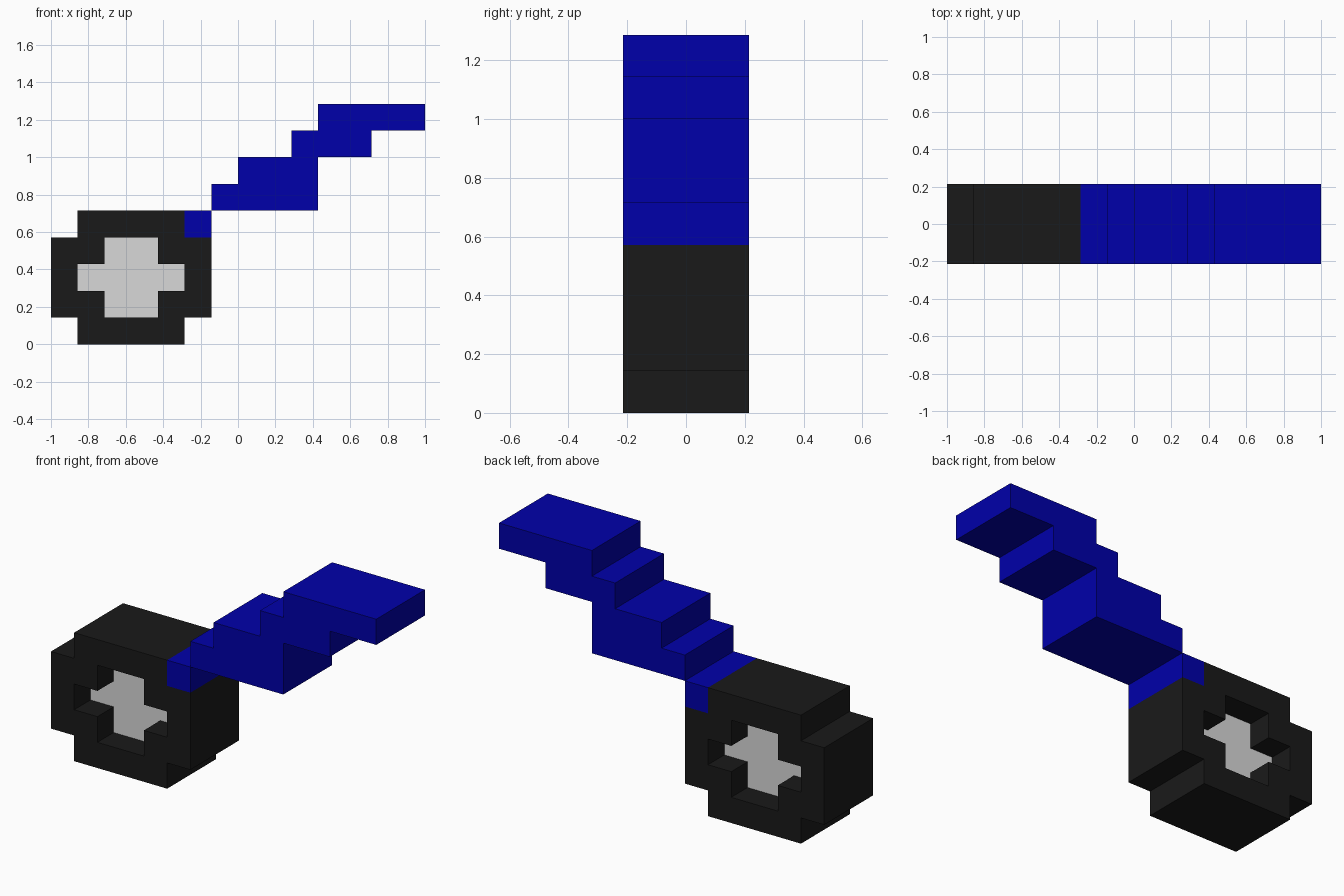
import bpy, bmesh
from mathutils import Vector

cube = bpy.data.objects.get("Cube")
if cube:
    bpy.data.objects.remove(cube, do_unlink=True)

U = 1 / 7  # edge length of one block


def material(name, rgb):
    m = bpy.data.materials.new(name)
    m.use_nodes = True
    m.diffuse_color = (*rgb, 1)
    m.node_tree.nodes["Principled BSDF"].inputs["Base Color"].default_value = (*rgb, 1)
    return m


def block_part(name, rows, depth, mat):
    """Extrude a stepped profile; rows holds (row, first column, last column)."""
    bm = bmesh.new()
    for r, first, last in rows:
        for c in range(first, last + 1):
            corners = ((c, r), (c + 1, r), (c + 1, r + 1), (c, r + 1))
            bm.faces.new([bm.verts.new(((x - 7) * U, -depth * U / 2, z * U))
                          for x, z in corners])
    bmesh.ops.remove_doubles(bm, verts=bm.verts[:], dist=0.001)
    result = bmesh.ops.extrude_face_region(bm, geom=bm.faces[:], use_keep_orig=True)
    moved = [g for g in result["geom"] if isinstance(g, bmesh.types.BMVert)]
    bmesh.ops.translate(bm, verts=moved, vec=Vector((0, depth * U, 0)))
    bmesh.ops.recalc_face_normals(bm, faces=bm.faces[:])
    mesh = bpy.data.meshes.new(name)
    bm.to_mesh(mesh)
    bm.free()
    mesh.materials.append(mat)
    obj = bpy.data.objects.new(name, mesh)
    bpy.context.collection.objects.link(obj)
    return obj


black = material("dark rubber", (0.010, 0.010, 0.010))
grey = material("light grey", (0.690, 0.690, 0.690))
blue = material("deep blue", (0.0, 0.0, 0.402))

# Wheel: stepped tyre ring around a recessed cross-shaped hub
block_part("tyre", [(0, 1, 4), (1, 0, 1), (1, 4, 5), (2, 0, 0), (2, 5, 5),
                    (3, 0, 1), (3, 4, 5), (4, 1, 4)], 3, black)
block_part("hub", [(1, 2, 3), (2, 1, 4), (3, 2, 3)], 1, grey)

# Blue arm rising in steps from a small mount on the tyre
block_part("arm_mount", [(4, 5, 5)], 3, blue)
block_part("stepped_arm", [(5, 6, 9), (6, 7, 9), (7, 9, 11), (8, 10, 13)], 3, blue)
